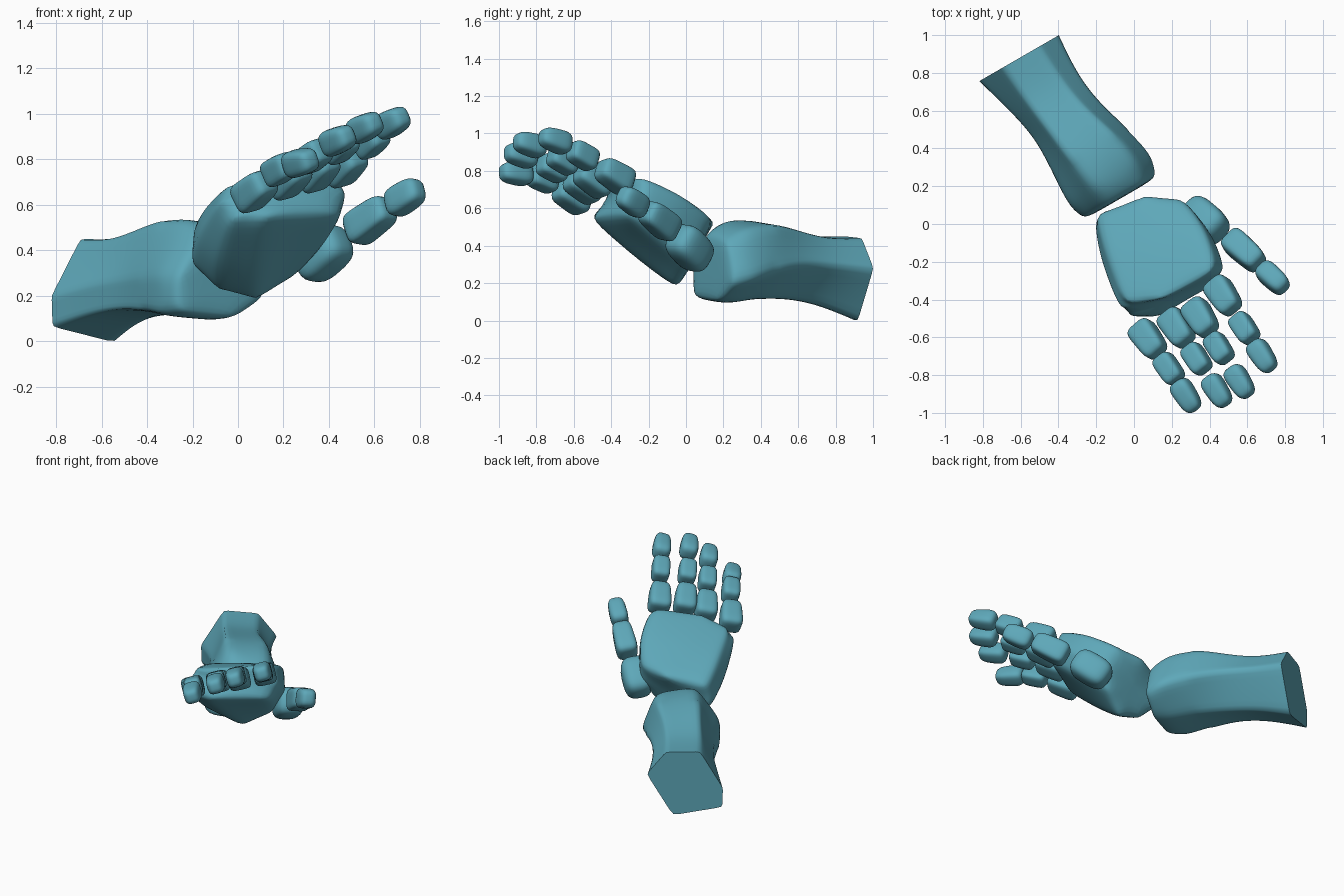
import bpy, bmesh, math
from mathutils import Vector, Matrix

if "Cube" in bpy.data.objects:
    bpy.data.objects.remove(bpy.data.objects["Cube"])

teal = bpy.data.materials.new("teal")
teal.diffuse_color = (0.112, 0.39, 0.485, 1)
teal.use_nodes = True
teal.node_tree.nodes["Principled BSDF"].inputs["Base Color"].default_value = teal.diffuse_color


def finish(bm, name):
    bmesh.ops.recalc_face_normals(bm, faces=bm.faces)
    for f in bm.faces:
        f.smooth = True
    me = bpy.data.meshes.new(name)
    bm.to_mesh(me)
    bm.free()
    me.materials.append(teal)
    ob = bpy.data.objects.new(name, me)
    bpy.context.collection.objects.link(ob)
    return ob


def loft(name, rings, long_crease, start_crease, end_crease, sharp_start=False):
    """Skin a list of rings, cap both ends and round it by subdivision."""
    bm = bmesh.new()
    crease = bm.edges.layers.float.new("crease_edge")
    vs = [[bm.verts.new(p) for p in r] for r in rings]
    n = len(rings[0])
    for a, b in zip(vs, vs[1:]):
        for i in range(n):
            j = (i + 1) % n
            bm.faces.new((a[i], a[j], b[j], b[i]))
    bm.faces.new(vs[0])
    bm.faces.new(vs[-1])
    for k in range(len(vs) - 1):
        for i in range(n):
            bm.edges.get((vs[k][i], vs[k + 1][i]))[crease] = long_crease[k]
    for i in range(n):
        e = bm.edges.get((vs[0][i], vs[0][i - 1]))
        e[crease] = start_crease
        e.smooth = not sharp_start
        bm.edges.get((vs[-1][i], vs[-1][i - 1]))[crease] = end_crease
    ob = finish(bm, name)
    mod = ob.modifiers.new("rounding", 'SUBSURF')
    mod.levels = mod.render_levels = 3
    return ob


# Forearm: hexagonal sections (side, height) along a level axis
base = Vector((-0.605, 0.88, 0))
fwd = Vector((0.5, -0.866, 0))
side = Vector((0.866, 0.5, 0))
sections = [
    (0.00, [(-.248, .20), (-.243, .065), (.075, -.005), (.245, .28), (.12, .44), (-.10, .452)]),
    (0.22, [(-.185, .25), (-.175, .125), (.06, .08), (.225, .30), (.13, .435), (-.085, .445)]),
    (0.42, [(-.14, .27), (-.135, .145), (.06, .115), (.25, .31), (.165, .485), (-.06, .495)]),
    (0.64, [(-.155, .29), (-.155, .135), (.11, .115), (.325, .27), (.25, .525), (-.035, .55)]),
    (0.83, [(-.17, .30), (-.165, .105), (.14, .08), (.37, .21), (.262, .48), (0, .54)]),
    (0.912, [(-.122, .29), (-.12, .13), (.16, .105), (.315, .20), (.235, .425), (.02, .46)]),
]
loft("forearm", [[base + fwd * t + side * s + Vector((0, 0, z)) for s, z in ring]
                 for t, ring in sections],
     [.75, .75, .6, .42, .35], 1.0, .38, sharp_start=True)

# Palm: three sections from the wrist to the knuckles
palm_rings = [
    [(.06, .18, .525), (.25, .145, .54), (.30, .085, .40), (.24, .03, .275),
     (.08, -.045, .16), (-.09, -.03, .215), (-.21, .03, .32), (-.205, .065, .49)],
    [(.06, -.13, .655), (.38, -.01, .685), (.44, -.08, .54), (.37, -.12, .395),
     (.1, -.25, .31), (-.10, -.245, .32), (-.195, -.17, .45), (-.16, -.13, .595)],
    [(.14, -.42, .74), (.43, -.25, .782), (.485, -.25, .665), (.465, -.315, .56),
     (.12, -.525, .56), (-.02, -.515, .55), (-.075, -.455, .625), (-.04, -.425, .695)],
]
loft("palm", palm_rings, [.4, .4], .38, .38)


def segment(name, centre, axis, across, size, taper, power=4.5):
    """Rounded block: size is (width, thickness, length), taper narrows the far end."""
    z = Vector(axis).normalized()
    x = Vector(across)
    x = (x - z * x.dot(z)).normalized()
    y = z.cross(x)
    rot = Matrix((x, y, z)).transposed()
    bm = bmesh.new()
    bmesh.ops.create_cube(bm, size=2)
    bmesh.ops.subdivide_edges(bm, edges=bm.edges[:], cuts=7, use_grid_fill=True)
    for v in bm.verts:
        p = v.co / sum(abs(c) ** power for c in v.co) ** (1 / power)
        k = 1 - taper * p.z
        p = Vector((p.x * size[0] * k, p.y * size[1] * k, p.z * size[2])) / 2
        v.co = Vector(centre) + rot @ p
    return finish(bm, name)


# Fingers: three blocks each, laid along the line through their centres
fingers = {
    "little": [(.076, -.612, .664), (.185, -.766, .757), (.277, -.91, .787)],
    "ring": [(.228, -.552, .72), (.332, -.714, .815), (.441, -.884, .885)],
    "middle": [(.353, -.498, .754), (.45, -.658, .858), (.561, -.836, .942)],
    "index": [(.474, -.382, .775), (.585, -.552, .882), (.68, -.70, .963)],
}
sizes = [(.138, .135, .207), (.112, .12, .168), (.112, .116, .187)]
tapers = [.10, .03, .11]
joints = ["base", "middle", "tip"]
knuckle_line = (.41, .22, .15)
for finger, pts in fingers.items():
    pts = [Vector(p) for p in pts]
    axes = [pts[1] - pts[0], pts[2] - pts[0], pts[2] - pts[1]]
    axes[2].z *= .65
    for k in range(3):
        segment(f"{finger}_finger_{joints[k]}", pts[k], axes[k], knuckle_line,
                sizes[k], tapers[k], 3.4 if k == 2 else 4.5)

# Thumb: bulky root, long middle and rounded tip
thumb_across = (.3, .6, -.2)
segment("thumb_base", (.375, .02, .387), (.62, -.52, .55), thumb_across, (.185, .195, .265), .0, 3.2)
segment("thumb_middle", (.583, -.142, .535), (.66, -.58, .48), thumb_across, (.135, .145, .245), .08)
segment("thumb_tip", (.735, -.286, .635), (.66, -.6, .42), thumb_across, (.115, .13, .195), .06, 3.4)
